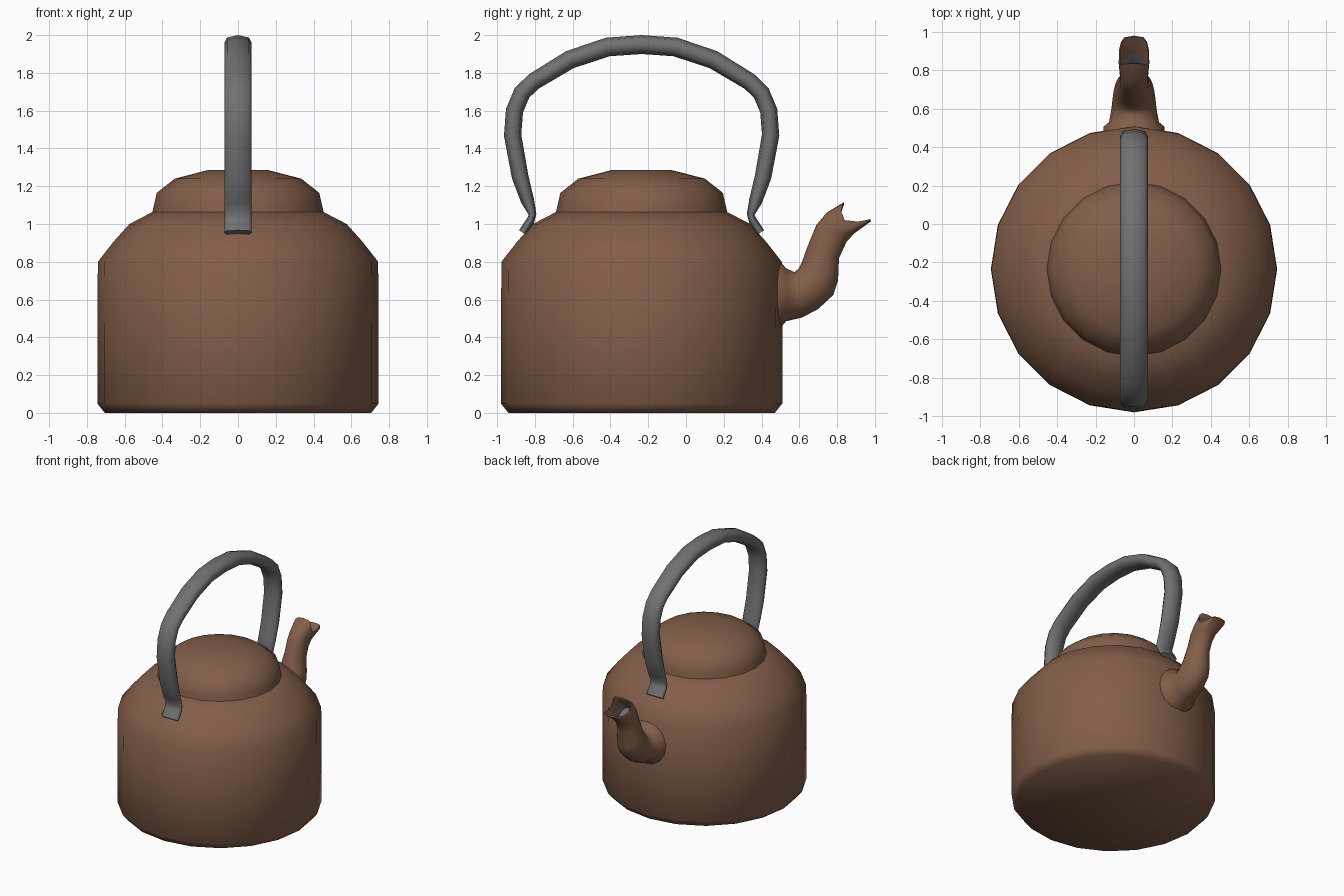
import bpy, bmesh, math
from mathutils import Vector

if "Cube" in bpy.data.objects:
    bpy.data.objects.remove(bpy.data.objects["Cube"])

CY = -0.235  # y of the kettle body's axis


def material(name, rgb):
    m = bpy.data.materials.new(name)
    m.diffuse_color = (*rgb, 1)
    m.use_nodes = True
    m.node_tree.nodes["Principled BSDF"].inputs["Base Color"].default_value = m.diffuse_color
    return m


brown = material("brown_enamel", (0.225, 0.112, 0.066))
grey = material("grey_metal", (0.165, 0.165, 0.165))


def loft(name, rings, mats, angle=60, pick=None):
    """Skin a list of equal-sized rings and cap both ends."""
    bm = bmesh.new()
    vs = [[bm.verts.new(p) for p in r] for r in rings]
    n = len(rings[0])
    for k, (a, b) in enumerate(zip(vs, vs[1:])):
        for i in range(n):
            j = (i + 1) % n
            f = bm.faces.new((a[i], a[j], b[j], b[i]))
            f.material_index = pick(k, i) if pick else 0
    bm.faces.new(vs[0])
    end = bm.faces.new(vs[-1])
    end.material_index = pick(len(rings), 0) if pick else 0
    bmesh.ops.recalc_face_normals(bm, faces=bm.faces)
    me = bpy.data.meshes.new(name)
    bm.to_mesh(me)
    bm.free()
    for m in mats:
        me.materials.append(m)
    me.polygons.foreach_set("use_smooth", [True] * len(me.polygons))
    me.set_sharp_from_angle(angle=math.radians(angle))
    ob = bpy.data.objects.new(name, me)
    bpy.context.collection.objects.link(ob)
    return ob


def lathe(name, profile, sides=20):
    rings = [[(r * math.cos(2 * math.pi * i / sides),
               CY + r * math.sin(2 * math.pi * i / sides), z)
              for i in range(sides)] for r, z in profile]
    return loft(name, rings, [brown])


# Body and lid
lathe("body", [(0.705, 0), (0.745, 0.05), (0.745, 0.42), (0.742, 0.80),
               (0.66, 0.905), (0.575, 1.0), (0.45, 1.065)])
lathe("lid", [(0.455, 1.055), (0.445, 1.10), (0.43, 1.165), (0.335, 1.24), (0.16, 1.285)])

# Handle: half path of (distance from axis, height, thickness), mirrored
half = [(0.63, 0.955, 0.045), (0.59, 1.015, 0.045), (0.577, 1.05, 0.04),
        (0.603, 1.12, 0.07), (0.643, 1.25, 0.088), (0.683, 1.47, 0.092),
        (0.673, 1.60, 0.092), (0.633, 1.695, 0.092), (0.57, 1.755, 0.092),
        (0.38, 1.87, 0.098), (0.18, 1.937, 0.1), (0, 1.95, 0.1)]
path = [(-d, z, t) for d, z, t in half] + half[-2::-1]
section = [(0, 1), (0.8, 0.75), (1, 0.2), (1, -0.2), (0.8, -0.75),
           (0, -1), (-0.8, -0.75), (-1, -0.2), (-1, 0.2), (-0.8, 0.75)]
rings = []
for k, (y, z, t) in enumerate(path):
    a, b = path[max(k - 1, 0)], path[min(k + 1, len(path) - 1)]
    d = Vector((0, b[0] - a[0], b[1] - a[1])).normalized()
    nrm = Vector((0, -d.z, d.y))
    rings.append([Vector((u * 0.072, CY + y, z)) + nrm * (v * t / 2) for u, v in section])
loft("handle", rings, [grey])

# Spout: lower edge (y, z), upper edge (y, z), half width, squareness, side dip
SIDES = 16
stations = [
    (0.45, 0.445, 0.45, 0.80, 0.16, 1, 0),
    (0.505, 0.455, 0.505, 0.795, 0.16, 1, 0),
    (0.53, 0.485, 0.53, 0.765, 0.13, 1, 0),
    (0.615, 0.505, 0.575, 0.745, 0.118, 1, 0),
    (0.70, 0.55, 0.597, 0.765, 0.112, 1, 0),
    (0.78, 0.625, 0.615, 0.80, 0.105, 1, 0),
    (0.805, 0.70, 0.63, 0.845, 0.095, 1, 0),
    (0.81, 0.82, 0.655, 0.91, 0.08, 1, 0),
    (0.85, 0.905, 0.69, 0.995, 0.074, 0.9, 0.02),
    (0.89, 0.95, 0.745, 1.06, 0.074, 0.8, 0.05),
    (0.98, 1.015, 0.835, 1.115, 0.08, 0.5, 0.082),   # rim with front lip
    (0.975, 1.026, 0.838, 1.105, 0.074, 0.5, 0.08),  # inner wall
    (0.885, 0.965, 0.765, 1.045, 0.064, 0.8, 0.05),
    (0.835, 0.905, 0.715, 0.985, 0.06, 0.9, 0.02),
]


def power(v, p):
    return math.copysign(abs(v) ** p, v) if abs(v) > 1e-6 else 0


def spout_ring(ly, lz, uy, uz, w, p, dip):
    low, up = Vector((0, ly, lz)), Vector((0, uy, uz))
    out = Vector((0, 0.82, 0.57))
    ring = []
    for i in range(SIDES):
        a = 2 * math.pi * i / SIDES
        c, s = power(math.cos(a), p), power(math.sin(a), p)
        pt = (low + up) / 2 + (up - low) / 2 * c - out * dip * (1 - c * c)
        ring.append(pt + Vector((w * s, 0, 0)))
    return ring


# Only the depth of the mouth is grey
loft("spout", [spout_ring(*s) for s in stations], [brown, grey], 70,
     lambda k, i: 1 if k >= 12 else 0)
